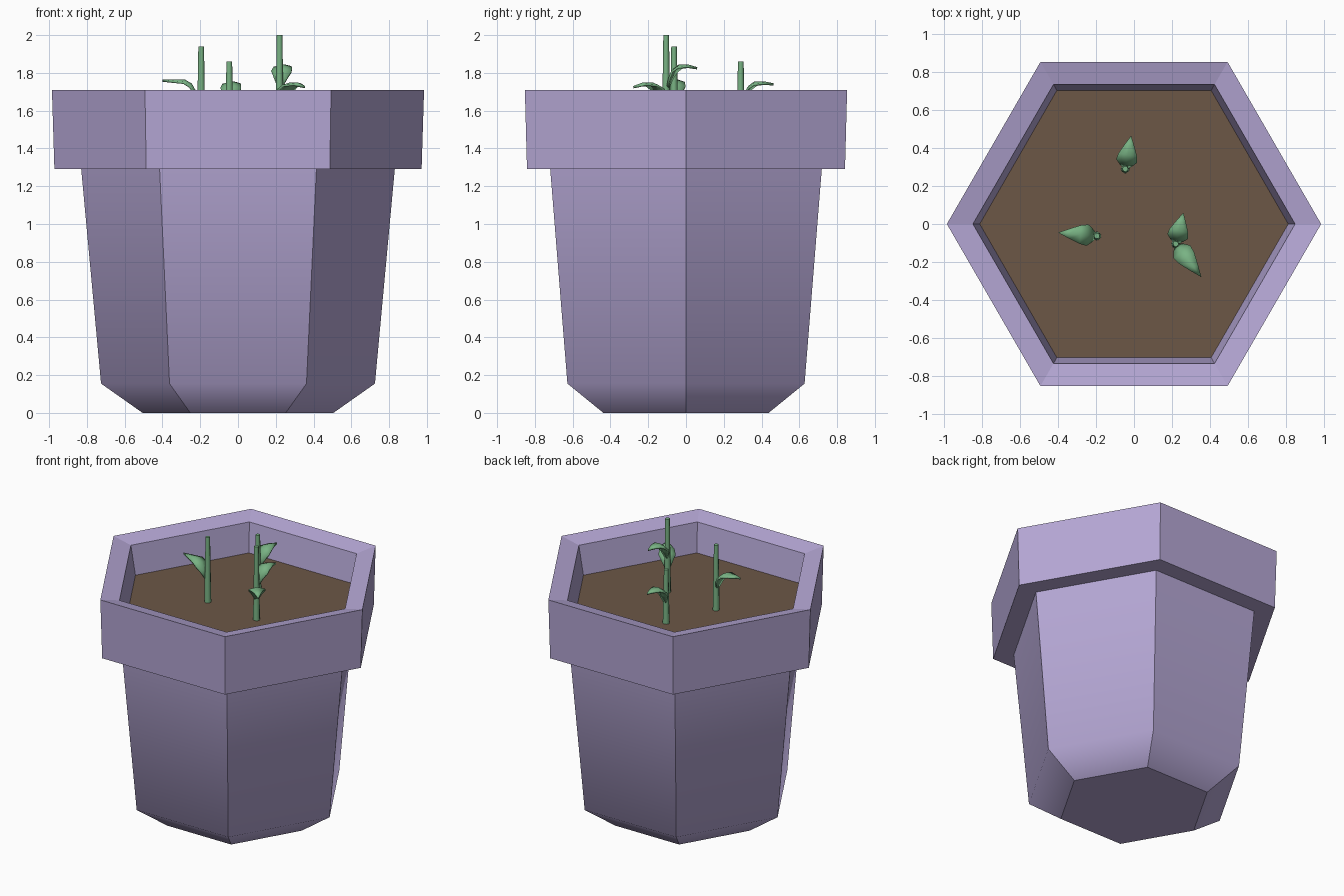
import bpy, bmesh, math
from mathutils import Vector

if "Cube" in bpy.data.objects:
    bpy.data.objects.remove(bpy.data.objects["Cube"])


def material(name, rgb):
    m = bpy.data.materials.new(name)
    m.diffuse_color = (*rgb, 1)
    m.use_nodes = True
    m.node_tree.nodes["Principled BSDF"].inputs["Base Color"].default_value = m.diffuse_color
    return m


LILAC = material("lilac", (0.46, 0.385, 0.66))
BROWN = material("soil_brown", (0.15, 0.095, 0.062))
GREEN = material("leaf_green", (0.19, 0.45, 0.23))
SOIL_Z = 1.475


def finish(bm, name, mat):
    me = bpy.data.meshes.new(name)
    bm.to_mesh(me)
    bm.free()
    me.materials.append(mat)
    ob = bpy.data.objects.new(name, me)
    bpy.context.collection.objects.link(ob)
    return ob


def ring(bm, r, z, n=6, cx=0, cy=0):
    return [bm.verts.new((cx + r * math.cos(2 * math.pi * i / n),
                          cy + r * math.sin(2 * math.pi * i / n), z)) for i in range(n)]


def bridge(bm, a, b):
    n = len(a)
    return [bm.faces.new((a[i], a[(i + 1) % n], b[(i + 1) % n], b[i])) for i in range(n)]


# Pot: hexagonal profile, chamfered foot, overhanging rim, lip sloping inwards
profile = [(0.505, 0), (0.725, 0.155), (0.83, 1.29), (0.972, 1.29),
           (0.985, 1.71), (0.848, 1.68), (0.812, SOIL_Z)]
bm = bmesh.new()
rings = [ring(bm, r, z) for r, z in profile]
for a, b in zip(rings, rings[1:]):
    bridge(bm, a, b)
bm.faces.new(rings[0][::-1])
for f in bm.faces:
    f.smooth = True
for e in bm.edges:  # only the edge above the foot is soft
    e.smooth = all(abs(v.co.z - 0.155) < 1e-4 for v in e.verts)
finish(bm, "pot", LILAC)

# Soil
bm = bmesh.new()
bm.faces.new(ring(bm, 0.812, SOIL_Z))
finish(bm, "soil", BROWN)


def stem(name, x, y, top):
    bm = bmesh.new()
    a = ring(bm, 0.023, SOIL_Z, 8, x, y)
    b = ring(bm, 0.015, top, 8, x, y)
    for f in bridge(bm, a, b):
        f.smooth = True
    cap = bm.faces.new(b)
    for e in cap.edges:
        e.smooth = False
    finish(bm, name, GREEN)


# Leaf stations: fraction of length, half width, height fraction
STATIONS = [(0.03, 0.014, 0.0), (0.12, 0.036, 0.45), (0.24, 0.056, 0.82),
            (0.42, 0.050, 1.0), (0.7, 0.027, 1.0)]


def leaf(name, start, tip, base_z, peak_z, tip_z):
    s, t = Vector((*start, 0)), Vector((*tip, 0))
    side = Vector((-(t - s).y, (t - s).x, 0)).normalized()
    bm = bmesh.new()
    rows = []
    for f, w, h in STATIONS:
        c = s.lerp(t, f)
        c.z = base_z + (peak_z - base_z) * h
        droop = Vector((0, 0, -0.25 * w))
        rows.append([bm.verts.new(p) for p in (c - side * w + droop, c, c + side * w + droop)])
    for a, b in zip(rows, rows[1:]):
        for i in range(2):
            bm.faces.new((a[i], a[i + 1], b[i + 1], b[i]))
    end = bm.verts.new((t.x, t.y, tip_z))
    for i in range(2):
        bm.faces.new((rows[-1][i], rows[-1][i + 1], end))
    bmesh.ops.recalc_face_normals(bm, faces=bm.faces)
    if sum(f.normal.z for f in bm.faces) < 0:
        bmesh.ops.reverse_faces(bm, faces=bm.faces)
    for f in bm.faces:
        f.smooth = True
    ob = finish(bm, name, GREEN)
    mod = ob.modifiers.new("thickness", 'SOLIDIFY')
    mod.thickness = 0.012
    mod.offset = -1


# Sprouts
A, B, C = (-0.195, -0.063), (-0.046, 0.29), (0.22, -0.105)
stem("left_stem", *A, 1.94)
stem("back_stem", *B, 1.86)
stem("right_stem", *C, 2.0)
leaf("left_leaf", A, (-0.4, -0.045), 1.645, 1.765, 1.765)
leaf("back_leaf", B, (-0.015, 0.465), 1.635, 1.755, 1.745)
leaf("right_upper_leaf", C, (0.26, 0.06), 1.73, 1.845, 1.83)
leaf("right_lower_leaf", C, (0.355, -0.28), 1.635, 1.75, 1.73)
